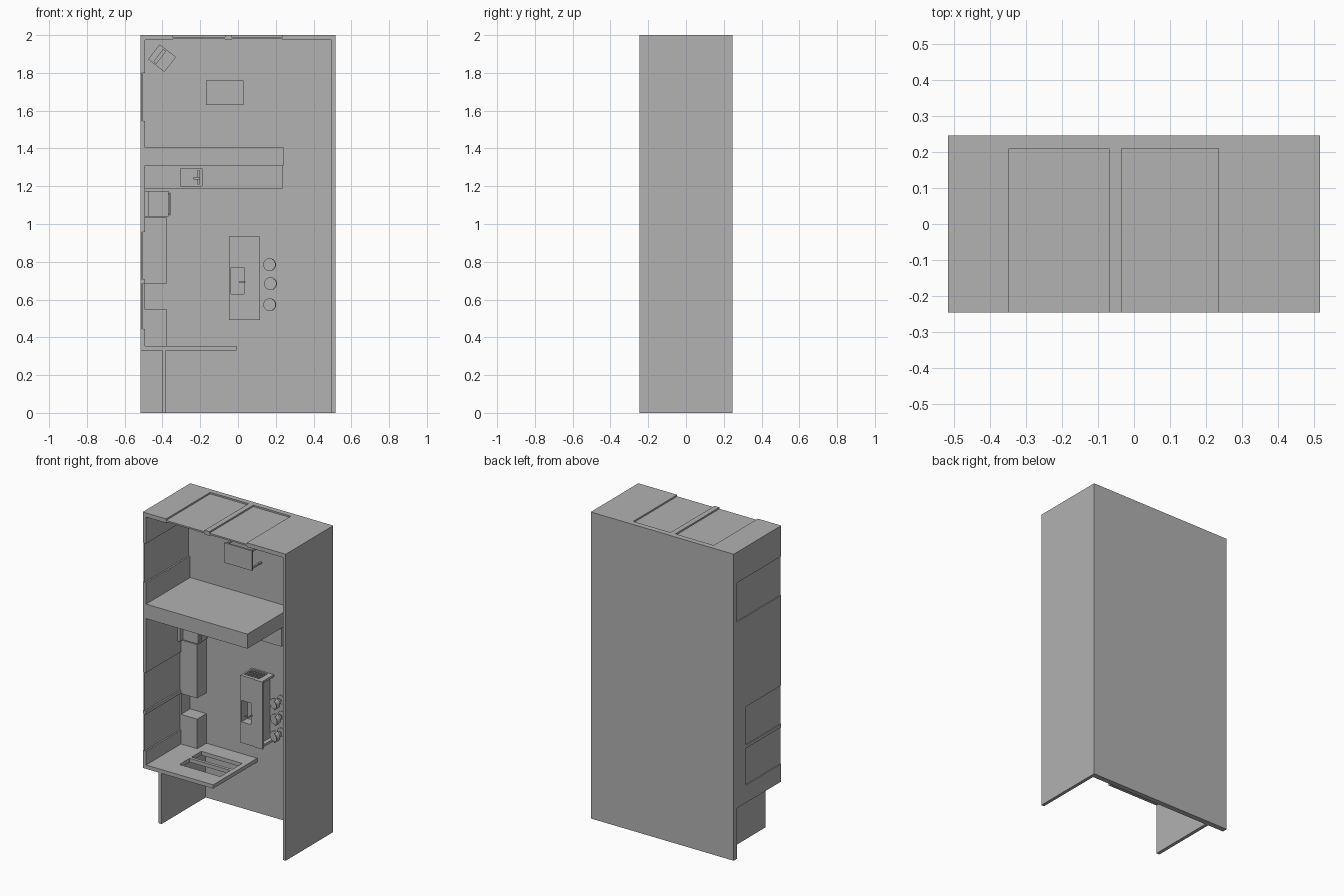
import bpy, bmesh, math
from mathutils import Matrix, Vector

if "Cube" in bpy.data.objects:
    bpy.data.objects.remove(bpy.data.objects["Cube"], do_unlink=True)

grey = bpy.data.materials.new("plain_grey")
grey.use_nodes = True
COLOR = (0.445, 0.445, 0.445, 1)
grey.diffuse_color = COLOR
grey.node_tree.nodes["Principled BSDF"].inputs["Base Color"].default_value = COLOR

FRONT, FLOOR, BACK = -0.245, 0.21, 0.245   # wall tops, floor surface, floor underside


def finish(name, bm):
    mesh = bpy.data.meshes.new(name)
    bm.to_mesh(mesh)
    bm.free()
    mesh.materials.append(grey)
    ob = bpy.data.objects.new(name, mesh)
    bpy.context.collection.objects.link(ob)
    return ob


def add_box(bm, x0, x1, y0, y1, z0, z1, turn=None):
    mat = Matrix.Translation(((x0 + x1) / 2, (y0 + y1) / 2, (z0 + z1) / 2)) \
        @ Matrix.Diagonal((x1 - x0, y1 - y0, z1 - z0, 1))
    bmesh.ops.create_cube(bm, size=1, matrix=(turn @ mat) if turn else mat)


def boxes(name, *dims, turn=None):
    bm = bmesh.new()
    for d in dims:
        add_box(bm, *d, turn=turn)
    return finish(name, bm)


def cut(ob, *dims):
    """Carve boxes out of a part."""
    for d in dims:
        cutter = boxes("cutter", d)
        cutter.hide_render = True
        mod = ob.modifiers.new("cut", "BOOLEAN")
        mod.operation, mod.solver, mod.object = "DIFFERENCE", "EXACT", cutter
        bpy.context.view_layer.objects.active = ob
        bpy.ops.object.modifier_apply(modifier=mod.name)
        bpy.data.objects.remove(cutter, do_unlink=True)


def add_disc(bm, x, y0, y1, z, r, sides=20):
    bmesh.ops.create_cone(bm, cap_ends=True, segments=sides, radius1=r, radius2=r, depth=y1 - y0,
                          matrix=Matrix.Translation((x, (y0 + y1) / 2, z)) @ Matrix.Rotation(math.pi / 2, 4, "X"))


# Floor slab and solid walls
boxes("floor", (-0.516, 0.516, FLOOR, BACK, 0, 2))
boxes("right_side_wall", (0.495, 0.516, FRONT, FLOOR, 0, 2))
boxes("porch_wall", (-0.402, -0.38, FRONT, FLOOR, 0, 0.33))
boxes("middle_wall", (-0.492, 0.24, FRONT, FLOOR, 1.31, 1.405))

# End wall with two window bays
end_wall = boxes("end_wall", (-0.516, 0.495, FRONT, FLOOR, 1.973, 2))
for x0, x1 in ((-0.347, -0.07), (-0.035, 0.235)):
    cut(end_wall, (x0, x1, FRONT - 0.01, FLOOR - 0.001, 1.96, 2.01))
    boxes("end_window_pane", (x0, x1, FRONT, FLOOR, 1.98, 1.99))

# Left side wall with three window bays
side_wall = boxes("left_side_wall", (-0.516, -0.492, FRONT, FLOOR, 0.33, 1.973))
for z0, z1, sill in ((1.545, 1.80, FLOOR - 0.001), (0.706, 0.957, 0.12), (0.445, 0.685, 0.12)):
    cut(side_wall, (-0.53, -0.48, FRONT - 0.01, sill, z0, z1))
    boxes("side_window_pane", (-0.51, -0.502, FRONT, sill, z0, z1))

# Entry wall with a divided opening
entry = boxes("entry_wall", (-0.492, -0.008, FRONT, FLOOR, 0.33, 0.355))
cut(entry, (-0.335, -0.04, -0.125, -0.02, 0.3, 0.4), (-0.335, -0.04, 0.0, 0.1, 0.3, 0.4))

# Kitchen counters
boxes("lower_counter", (-0.492, -0.375, 0.115, FLOOR, 0.355, 0.548))
boxes("upper_counter", (-0.492, -0.375, 0.115, FLOOR, 0.684, 1.034))
long_counter = boxes("long_counter", (-0.492, 0.235, 0.112, FLOOR, 1.185, 1.31))
cut(long_counter, (-0.305, -0.19, 0.05, 0.16, 1.2, 1.295))
boxes("counter_tap", (-0.215, -0.2, 0.085, 0.16, 1.235, 1.25), (-0.235, -0.2, 0.075, 0.085, 1.235, 1.25),
      (-0.215, -0.205, 0.12, 0.16, 1.21, 1.285))

# Oven with back panel and handle
boxes("oven", (-0.492, -0.368, 0.112, FLOOR, 1.04, 1.175), (-0.492, -0.475, 0.08, 0.112, 1.04, 1.175))
boxes("oven_handle", (-0.363, -0.358, 0.128, 0.133, 1.045, 1.167),
      (-0.37, -0.36, 0.128, 0.133, 1.05, 1.055), (-0.37, -0.36, 0.128, 0.133, 1.157, 1.162))

# Island with sink, breakfast bar and bottle rack in its end
island = boxes("island", (-0.047, 0.085, 0.1, FLOOR, 0.5, 0.933))
cut(island, (-0.038, 0.032, 0.05, 0.15, 0.63, 0.77), (-0.035, 0.075, 0.113, 0.2, 0.89, 0.95))
boxes("island_worktop", (-0.047, -0.038, 0.09, 0.1, 0.493, 0.933), (0.032, 0.055, 0.09, 0.1, 0.493, 0.933),
      (-0.038, 0.032, 0.09, 0.1, 0.493, 0.63), (-0.038, 0.032, 0.09, 0.1, 0.77, 0.933))
boxes("breakfast_bar", (0.055, 0.117, 0.085, 0.1, 0.493, 0.933))
boxes("bar_supports", (0.085, 0.112, 0.1, FLOOR, 0.5, 0.515), (0.085, 0.112, 0.1, FLOOR, 0.918, 0.933))
rack = [(x - 0.002, x + 0.002, 0.113, 0.2, 0.89, 0.931) for x in (-0.013, 0.009, 0.031, 0.053)]
rack += [(-0.035, 0.075, y - 0.002, y + 0.002, 0.89, 0.93) for y in (0.135, 0.157, 0.179)]
boxes("bottle_rack", *rack)
boxes("island_tap", (0.034, 0.04, 0.06, 0.09, 0.69, 0.696), (0.005, 0.04, 0.055, 0.061, 0.69, 0.696))

# Bar stools: seat, pole, footrest, base and low curved back
for x, z in ((0.167, 0.785), (0.172, 0.684), (0.168, 0.573)):
    bm = bmesh.new()
    for y0, y1, r in ((0.135, 0.148, 0.034), (0.148, 0.204, 0.005), (0.178, 0.182, 0.018), (0.203, FLOOR, 0.028)):
        add_disc(bm, x, y0, y1, z, r)
    for i in range(-3, 4):
        spin = Matrix.Translation((x, 0, z)) @ Matrix.Rotation(math.radians(18 * i), 4, "Y")
        add_box(bm, 0.029, 0.034, 0.112, 0.137, -0.0055, 0.0055, turn=spin)
    stool = finish("bar_stool", bm)
    bpy.ops.object.select_all(action="DESELECT")
    stool.select_set(True)
    bpy.context.view_layer.objects.active = stool
    bpy.ops.object.shade_smooth_by_angle(angle=math.radians(30))

# Table with four legs
legs = [(x, x + 0.01, 0.112, FLOOR, z, z + 0.01) for x in (-0.165, 0.015) for z in (1.635, 1.745)]
boxes("table", (-0.17, 0.03, 0.1, 0.112, 1.63, 1.76), *legs)

# Corner cabinet with a screen, turned towards the room
turn = Matrix.Translation((-0.402, 0, 1.878)) @ Matrix.Rotation(math.radians(38), 4, "Y")
boxes("corner_cabinet", (-0.055, 0.055, 0.15, FLOOR, -0.05, 0.05), turn=turn)
boxes("screen", (-0.025, -0.005, 0.08, 0.14, -0.042, 0.042), (-0.03, 0.01, 0.143, 0.15, -0.025, 0.025),
      (-0.018, -0.01, 0.135, 0.145, -0.008, 0.008), turn=turn)
